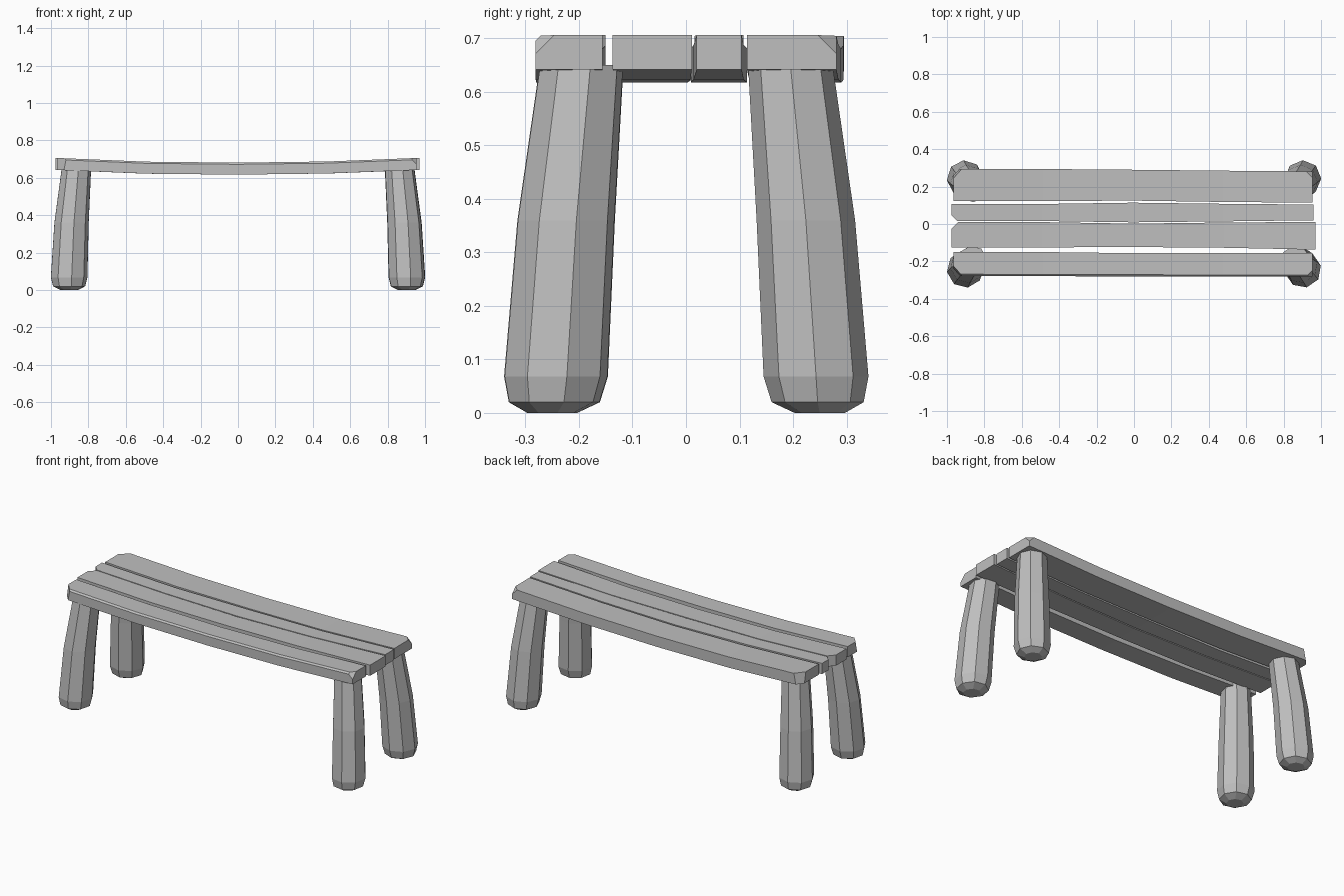
import bpy, bmesh, math
from mathutils import Vector

cube = bpy.data.objects.get("Cube")
if cube:
    bpy.data.objects.remove(cube, do_unlink=True)

grey = bpy.data.materials.new("plain grey")
grey.use_nodes = True
GREY = (0.52, 0.52, 0.52, 1)
grey.diffuse_color = GREY
grey.node_tree.nodes["Principled BSDF"].inputs["Base Color"].default_value = GREY


def finish(bm, name):
    bmesh.ops.recalc_face_normals(bm, faces=bm.faces[:])
    mesh = bpy.data.meshes.new(name)
    bm.to_mesh(mesh)
    bm.free()
    mesh.materials.append(grey)
    obj = bpy.data.objects.new(name, mesh)
    bpy.context.collection.objects.link(obj)


def loft(bm, rings):
    """Skin matching rings of points and cap both ends."""
    loops = [[bm.verts.new(p) for p in ring] for ring in rings]
    for a, b in zip(loops, loops[1:]):
        for i in range(len(a)):
            j = (i + 1) % len(a)
            bm.faces.new((a[i], a[j], b[j], b[i]))
    bm.faces.new(loops[0])
    bm.faces.new(loops[-1])


def cut(bm, point, normal):
    """Slice a corner off and close the opening."""
    res = bmesh.ops.bisect_plane(
        bm, geom=bm.verts[:] + bm.edges[:] + bm.faces[:],
        plane_co=point, plane_no=Vector(normal).normalized(), clear_outer=True)
    edges = [e for e in res["geom_cut"] if isinstance(e, bmesh.types.BMEdge)]
    bmesh.ops.holes_fill(bm, edges=edges, sides=0)


# Planks: sagging boards, slightly uneven in width
STEPS = (0, 0.25, 0.5, 0.75, 1)
TOP = (0.706, 0.686, 0.681, 0.687, 0.706)
THICK = 0.064


def plank(name, x0, x1, low, high, cuts, worn=0):
    bm = bmesh.new()
    rings = []
    for t, z, a, b in zip(STEPS, TOP, low, high):
        x = x0 + (x1 - x0) * t
        ring = [(x, a, z - THICK), (x, b, z - THICK), (x, b, z)]
        if worn:
            ring += [(x, a + worn, z), (x, a, z - worn)]
        else:
            ring += [(x, a, z)]
        rings.append(ring)
    loft(bm, rings)
    for point, normal in cuts:
        cut(bm, point, normal)
    finish(bm, name)


plank("back_plank", -0.965, 0.955,
      (0.123, 0.123, 0.125, 0.118, 0.114), (0.295, 0.294, 0.29, 0.285, 0.281),
      [((-0.92, 0.295, 0.706), (-1, 0.9, 0.2)),
       ((0.92, 0.281, 0.706), (1, 1, 1))])
plank("middle_back_plank", -0.975, 0.96,
      (0.016, 0.016, 0.009, 0.014, 0.02), (0.107, 0.107, 0.114, 0.108, 0.104),
      [((-0.945, 0.016, 0.7), (-1, -1, 0))])
plank("middle_front_plank", -0.975, 0.97,
      (-0.125, -0.125, -0.123, -0.127, -0.137), (0.01, 0.01, 0.002, 0.008, 0.011),
      [((-0.94, 0.01, 0.7), (-1, 1, 0))])
plank("front_plank", -0.965, 0.955,
      (-0.277, -0.279, -0.28, -0.281, -0.281), (-0.15, -0.15, -0.156, -0.156, -0.156),
      [((-0.918, -0.277, 0.706), (-1, -0.9, 0.2)),
       ((0.92, -0.281, 0.706), (1, -1, 1))], worn=0.009)


# Legs: splayed eight-sided posts with rounded-off feet
# Each ring is height, centre x, centre y, radius
LEG = ((0, 0.903, 0.25, 0.047), (0.02, 0.903, 0.246, 0.086),
       (0.068, 0.903, 0.243, 0.098), (0.36, 0.89, 0.224, 0.092),
       (0.65, 0.864, 0.195, 0.079))


def leg(name, sx, sy, turn):
    bm = bmesh.new()
    angles = [math.radians(turn + 45 * i) for i in range(8)]
    loft(bm, [[(sx * cx + r * math.cos(a), sy * cy + r * math.sin(a), z)
               for a in angles] for z, cx, cy, r in LEG])
    finish(bm, name)


leg("front_right_leg", -1, -1, 8)
leg("front_left_leg", 1, -1, 12)
leg("back_right_leg", -1, 1, 5)
leg("back_left_leg", 1, 1, 0)
